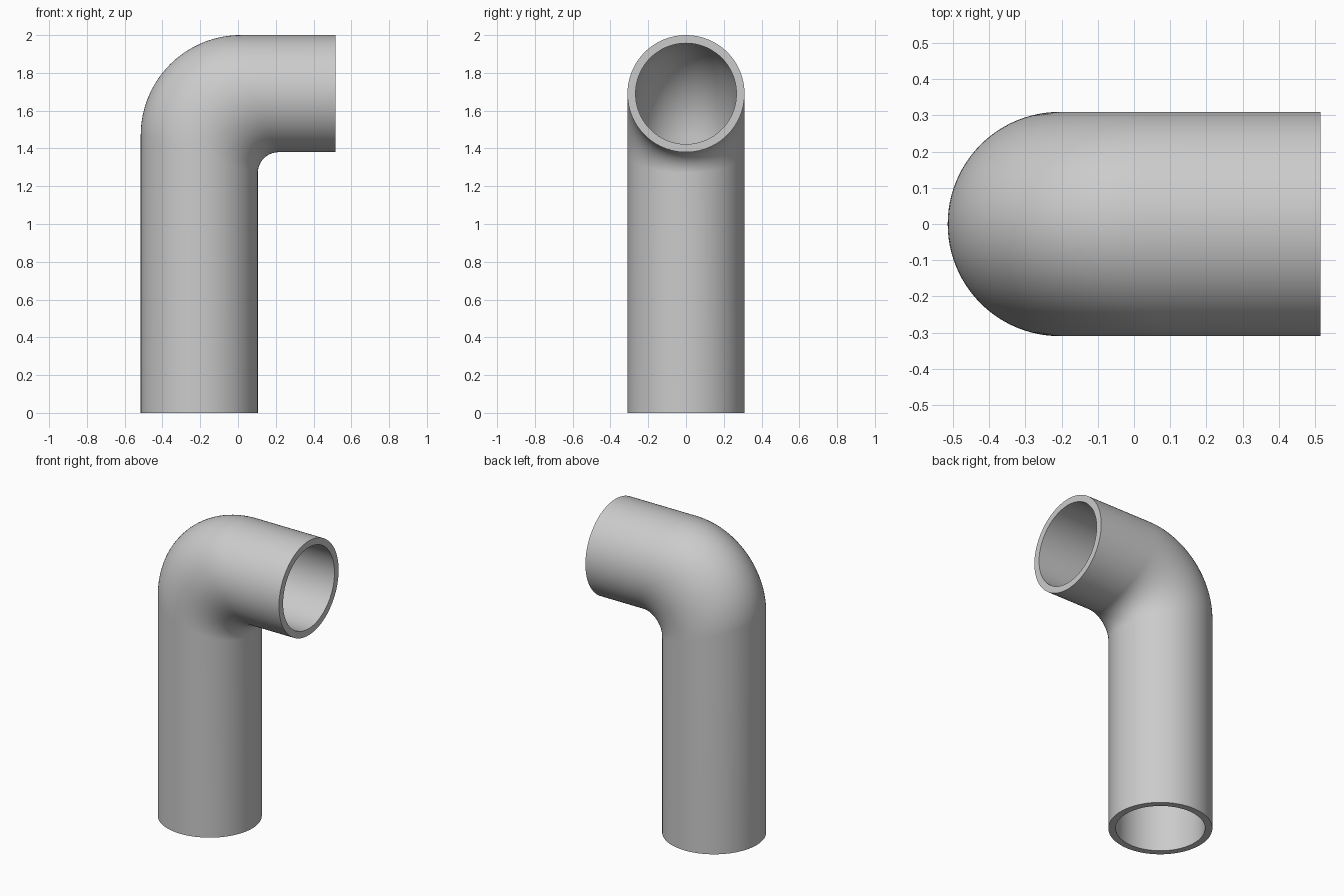
import bpy, bmesh, math

if "Cube" in bpy.data.objects:
    bpy.data.objects.remove(bpy.data.objects["Cube"])

AXIS_X, AXIS_Z = -0.205, 1.69      # centre lines of the upright and the outlet
END_X = 0.515
OUTER, BORE = 0.31, 0.267
SIDES, STEPS = 96, 32


def ring_points(radius, step):
    """One loop of the pipe; step -1 = foot, 0..STEPS = bend, STEPS+1 = outlet."""
    pts = []
    for i in range(SIDES):
        a = 2 * math.pi * i / SIDES
        u, y = radius * math.cos(a), radius * math.sin(a)   # u points to the outside of the bend
        bend = 0.32 + 0.677 * u                             # tight inside, wide outside
        x, z = AXIS_X - u, AXIS_Z + u
        if step < 0:
            pts.append((x, y, 0))
        elif step > STEPS:
            pts.append((END_X, y, z))
        else:
            t = math.pi / 2 * step / STEPS
            pts.append((x + bend * (1 - math.cos(t)), y, z - bend * (1 - math.sin(t))))
    return pts


bm = bmesh.new()


def bridge(a, b):
    for i in range(SIDES):
        j = (i + 1) % SIDES
        bm.faces.new((a[i], a[j], b[j], b[i]))


# outer skin and bore
walls = []
for radius in (OUTER, BORE):
    loops = [[bm.verts.new(p) for p in ring_points(radius, s)] for s in range(-1, STEPS + 2)]
    for a, b in zip(loops, loops[1:]):
        bridge(a, b)
    walls.append(loops)

# flat rims at both ends
for end in (0, -1):
    bridge(walls[0][end], walls[1][end])
bmesh.ops.recalc_face_normals(bm, faces=bm.faces)

mesh = bpy.data.meshes.new("elbow_pipe")
bm.to_mesh(mesh)
bm.free()
pipe = bpy.data.objects.new("elbow_pipe", mesh)
bpy.context.collection.objects.link(pipe)

grey = bpy.data.materials.new("plain grey")
grey.diffuse_color = (0.6, 0.6, 0.6, 1)
grey.use_nodes = True
grey.node_tree.nodes["Principled BSDF"].inputs["Base Color"].default_value = grey.diffuse_color
mesh.materials.append(grey)

bpy.context.view_layer.objects.active = pipe
pipe.select_set(True)
bpy.ops.object.shade_smooth_by_angle(angle=math.radians(40))
